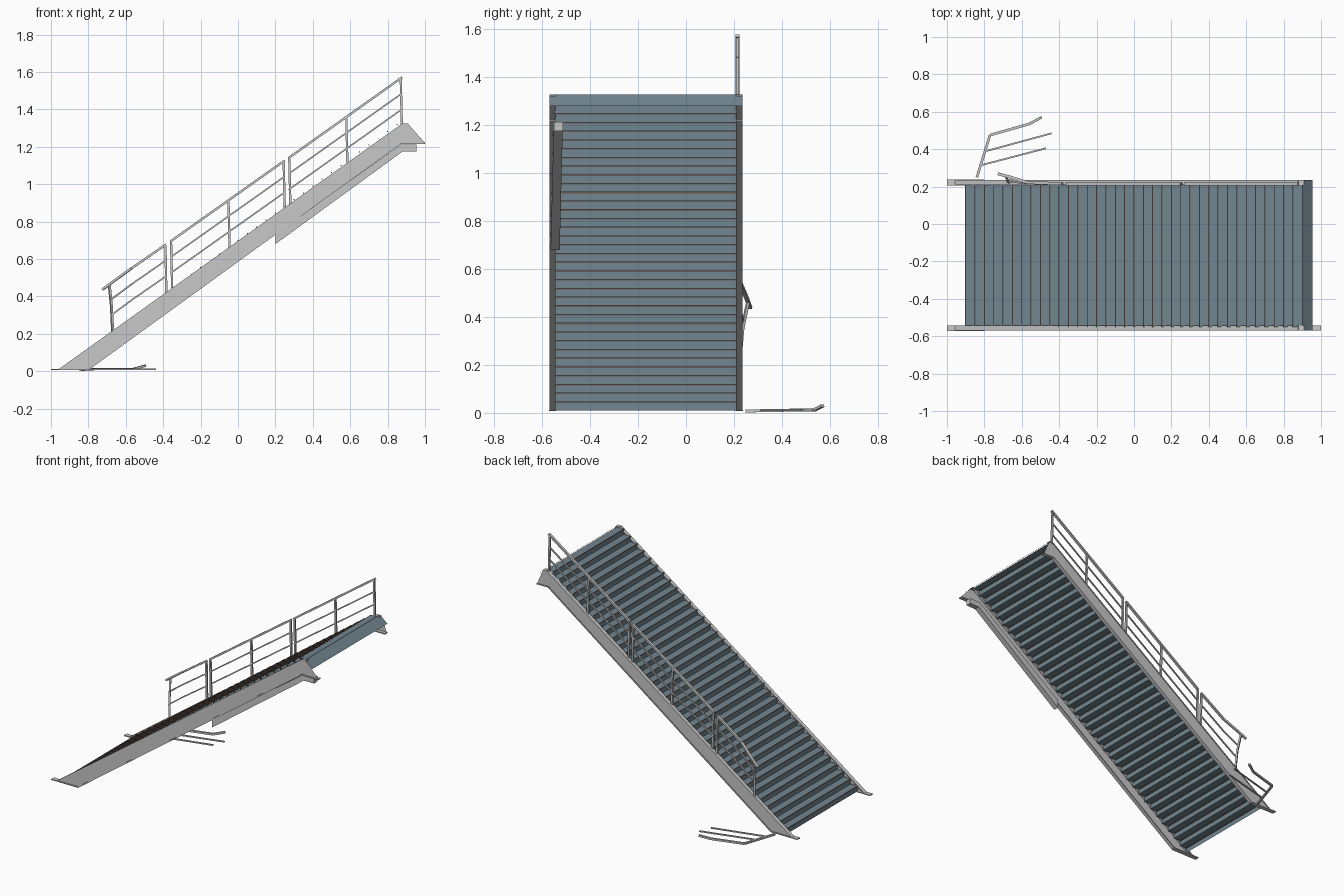
import bpy
from mathutils import Vector

cube = bpy.data.objects.get("Cube")
if cube:
    bpy.data.objects.remove(cube)


def material(name, rgb):
    m = bpy.data.materials.new(name)
    m.use_nodes = True
    m.diffuse_color = (*rgb, 1)
    m.node_tree.nodes["Principled BSDF"].inputs["Base Color"].default_value = (*rgb, 1)
    return m


STEEL = material("light grey steel", (0.58, 0.58, 0.58))
BLUE = material("blue grey plate", (0.17, 0.24, 0.28))
BROWN = material("rusty brown", (0.14, 0.10, 0.08))


def build(name, verts, faces, mat):
    mesh = bpy.data.meshes.new(name)
    mesh.from_pydata([tuple(v) for v in verts], [], faces)
    mesh.materials.append(mat)
    obj = bpy.data.objects.new(name, mesh)
    bpy.context.collection.objects.link(obj)
    return obj


BOX = [(0, 1, 2, 3), (7, 6, 5, 4), (0, 4, 5, 1), (1, 5, 6, 2), (2, 6, 7, 3), (3, 7, 4, 0)]


def bars(name, paths, width, height, mat=STEEL):
    """Rectangular bars along every segment of every path."""
    verts, faces = [], []
    for path in paths:
        for p, q in zip(path, path[1:]):
            p, q = Vector(p), Vector(q)
            d = (q - p).normalized()
            side = d.cross(Vector((0, 0, 1)))
            side = side.normalized() if side.length > 0.01 else Vector((0, 1, 0))
            up = side.cross(d)
            base = len(verts)
            for end in (p, q):
                for s, u in ((-1, -1), (-1, 1), (1, 1), (1, -1)):
                    verts.append(end + side * s * width / 2 + up * u * height / 2)
            faces += [tuple(base + i for i in f) for f in BOX]
    return build(name, verts, faces, mat)


# Stringers: outward-facing web with inward flanges and a foot plate
def stringer(name, y_web, y_mid, tip, front):
    top = [(-0.955, 0.01), (0.88, 1.322), (0.91, 1.322)]
    low = [(tip, 1.22), (0.87, 1.22), (-0.80, 0.01)]
    outline = top + low
    order = range(len(outline))
    face = tuple(reversed(order)) if front else tuple(order)
    build(name + "_web", [(x, y_web, z) for x, z in outline], [face], STEEL)
    flanges = [[(x, y_mid, z) for x, z in part] for part in (top, low)]
    bars(name + "_flanges", flanges, 0.026, 0.007)
    bars(name + "_foot", [[(-1.0, y_mid, 0.01), (-0.80, y_mid, 0.01)]], 0.03, 0.006)


stringer("front_stringer", -0.566, -0.557, 1.0, True)
stringer("back_stringer", 0.231, 0.222, 0.955, False)

# Folded sheet steps with thin nosing strips
STEPS, RUN, RISE = 36, 0.05, 0.0364
Y0, Y1 = -0.55, 0.213


def sheet(name, strips):
    verts, faces = [], []
    for (xa, za), (xb, zb) in strips:
        n = len(verts)
        verts += [(xa, Y0, za), (xb, Y0, zb), (xb, Y1, zb), (xa, Y1, za)]
        faces.append((n, n + 1, n + 2, n + 3))
    return build(name, verts, faces, BLUE)


treads, risers, noses = [], [], []
for i in range(STEPS):
    x, z = -0.9 + RUN * i, 0.01 + RISE * i
    treads.append(((x, z + RISE), (x + RUN, z + RISE)))
    risers.append(((x, z + RISE - 0.004), (x, z)))
    noses.append([(x, Y0, z + RISE - 0.002), (x, Y1, z + RISE - 0.002)])
sheet("treads", treads)
sheet("risers", risers)
bars("step_nosings", noses, 0.005, 0.005, BROWN)

# Sloped plate closing the top of the flight
build("top_plate",
      [(0.90, -0.57, 1.327), (0.955, -0.57, 1.28), (0.955, 0.235, 1.28), (0.90, 0.235, 1.327)],
      [(0, 1, 2, 3)], BLUE)

# Loose trim hanging under the front stringer
trim = [(0.20, 0.735), (0.20, 0.68), (0.88, 1.175), (0.955, 1.175), (0.955, 1.212), (0.87, 1.212)]
n = len(trim)
verts = [(x, y + 0.018 * x, z) for y in (-0.568, -0.530) for x, z in trim]
quads = [(i, i + n, (i + 1) % n + n, (i + 1) % n) for i in range(n)]
build("hanging_trim", verts, [tuple(range(n)), tuple(range(2 * n - 1, n - 1, -1))] + quads, STEEL)

# Railing panels: posts, top rail and two lower rails
RY, DROP = 0.215, 0.085


def panel(name, start, end, posts):
    (xa, za), (xb, zb) = start, end
    slope = (zb - za) / (xb - xa)

    def at(x, drop=0.0):
        return (x, RY, za + slope * (x - xa) - drop)

    bars(name + "_top_rail", [[at(xa), at(xb)]], 0.016, 0.012)
    bars(name + "_lower_rails",
         [[at(xa, DROP * k), at(xb, DROP * k)] for k in (1, 2)], 0.008, 0.008)
    bars(name + "_posts", [[at(x, 0.255), at(x - 0.006)] for x in posts], 0.012, 0.012)


panel("upper_railing", (0.27, 1.14), (0.878, 1.572), (0.28, 0.585, 0.876))
panel("middle_railing", (-0.36, 0.695), (0.25, 1.127), (-0.352, -0.045, 0.25))

# Lower railing panel, bent outward at its free end
bars("bent_top_rail", [[(-0.385, RY, 0.678), (-0.57, 0.222, 0.55),
                        (-0.66, 0.25, 0.485), (-0.725, 0.268, 0.437)]], 0.016, 0.012)
bars("bent_lower_rails", [[(-0.385, RY, 0.678 - DROP * k), (-0.57, 0.218, 0.55 - DROP * k),
                           (-0.68, 0.25 - 0.012 * k, 0.468 - DROP * k)] for k in (1, 2)],
     0.008, 0.008)
bars("bent_posts", [[(-0.383, RY, 0.42), (-0.388, RY, 0.676)],
                    [(-0.67, 0.222, 0.205), (-0.677, 0.235, 0.35), (-0.688, 0.258, 0.46)]],
     0.012, 0.012)

# Broken railing piece lying on the ground
bars("fallen_rail", [[(-0.84, 0.25, 0.008), (-0.77, 0.475, 0.012), (-0.56, 0.535, 0.012),
                      (-0.495, 0.57, 0.03)]], 0.014, 0.012)
bars("fallen_lower_rails", [[(-0.79, 0.39, 0.012), (-0.44, 0.485, 0.012)],
                            [(-0.815, 0.315, 0.012), (-0.47, 0.405, 0.012)]], 0.009, 0.008)
